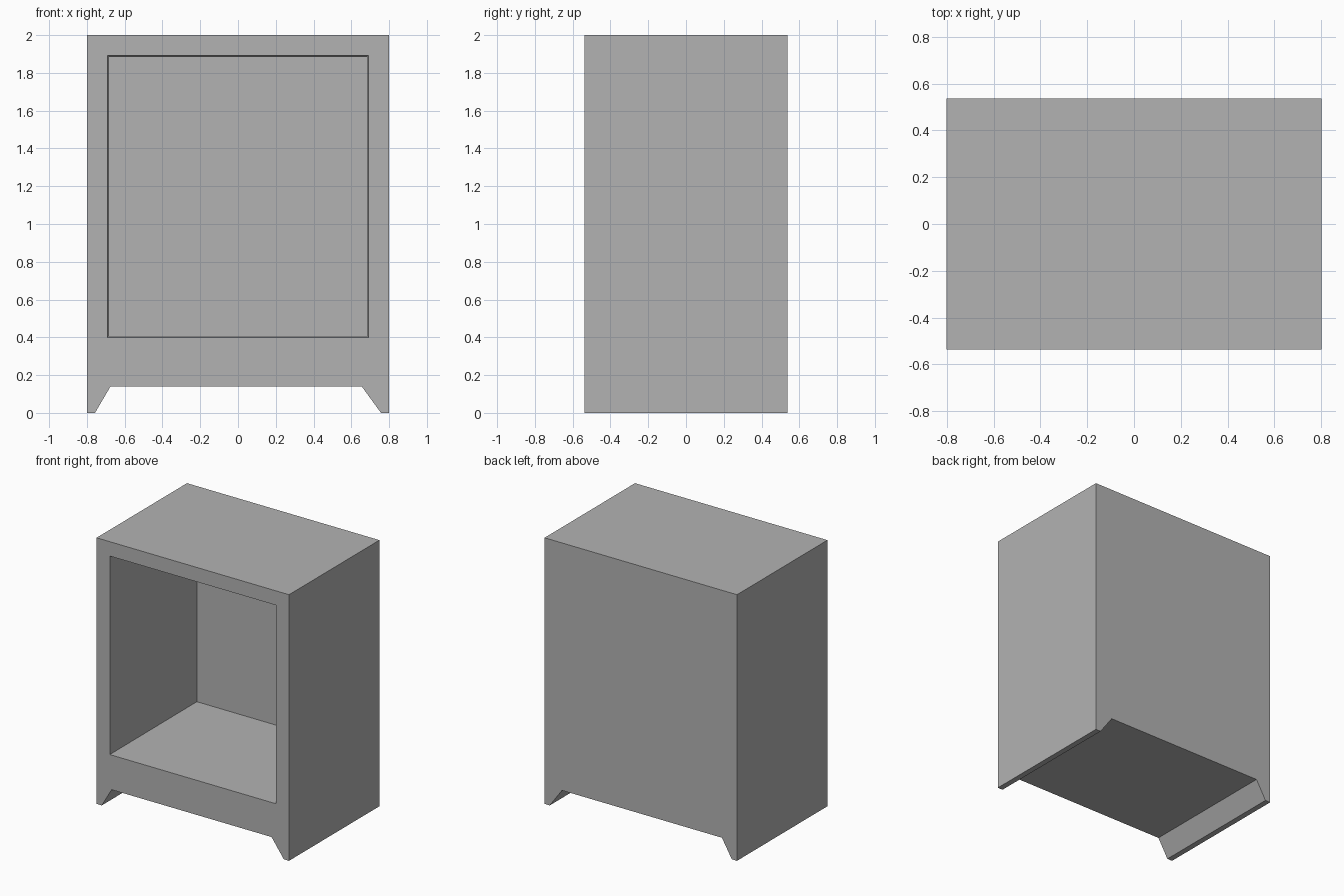
import bpy
import bmesh

cube = bpy.data.objects.get("Cube")
if cube:
    bpy.data.objects.remove(cube, do_unlink=True)

HALF_W, HALF_D, HEIGHT = 0.8, 0.537, 2.0

grey = bpy.data.materials.new("plain_grey")
grey.use_nodes = True
colour = (0.45, 0.45, 0.45, 1)
grey.diffuse_color = colour
grey.node_tree.nodes["Principled BSDF"].inputs["Base Color"].default_value = colour

# Front outline with the splayed feet, extruded to full depth
outline = [(-HALF_W, 0), (-0.757, 0), (-0.675, 0.14), (0.655, 0.14),
           (0.757, 0), (HALF_W, 0), (HALF_W, HEIGHT), (-HALF_W, HEIGHT)]
bm = bmesh.new()
front = [bm.verts.new((x, -HALF_D, z)) for x, z in outline]
back = [bm.verts.new((x, HALF_D, z)) for x, z in outline]
bm.faces.new(back)
for i in range(len(outline)):
    j = (i + 1) % len(outline)
    bm.faces.new((front[i], front[j], back[j], back[i]))


def rectangle(half_width, bottom, top, y):
    corners = [(-half_width, bottom), (half_width, bottom),
               (half_width, top), (-half_width, top)]
    return [bm.verts.new((x, y, z)) for x, z in corners]


# Open compartment, tapering very slightly towards its back panel
mouth = rectangle(0.69, 0.4, 1.892, -HALF_D)
rear = rectangle(0.683, 0.408, 1.885, 0.487)
bm.faces.new(rear)
for i in range(4):
    j = (i + 1) % 4
    bm.faces.new((mouth[i], mouth[j], rear[j], rear[i]))

# Front frame around the compartment: bottom rail with feet, sides, top
bm.faces.new(front[:6] + [mouth[1], mouth[0]])
bm.faces.new((front[5], front[6], mouth[2], mouth[1]))
bm.faces.new((front[6], front[7], mouth[3], mouth[2]))
bm.faces.new((front[7], front[0], mouth[0], mouth[3]))
bmesh.ops.recalc_face_normals(bm, faces=bm.faces)

mesh = bpy.data.meshes.new("cabinet_body")
bm.to_mesh(mesh)
bm.free()
mesh.materials.append(grey)
cabinet = bpy.data.objects.new("cabinet_body", mesh)
bpy.context.collection.objects.link(cabinet)
